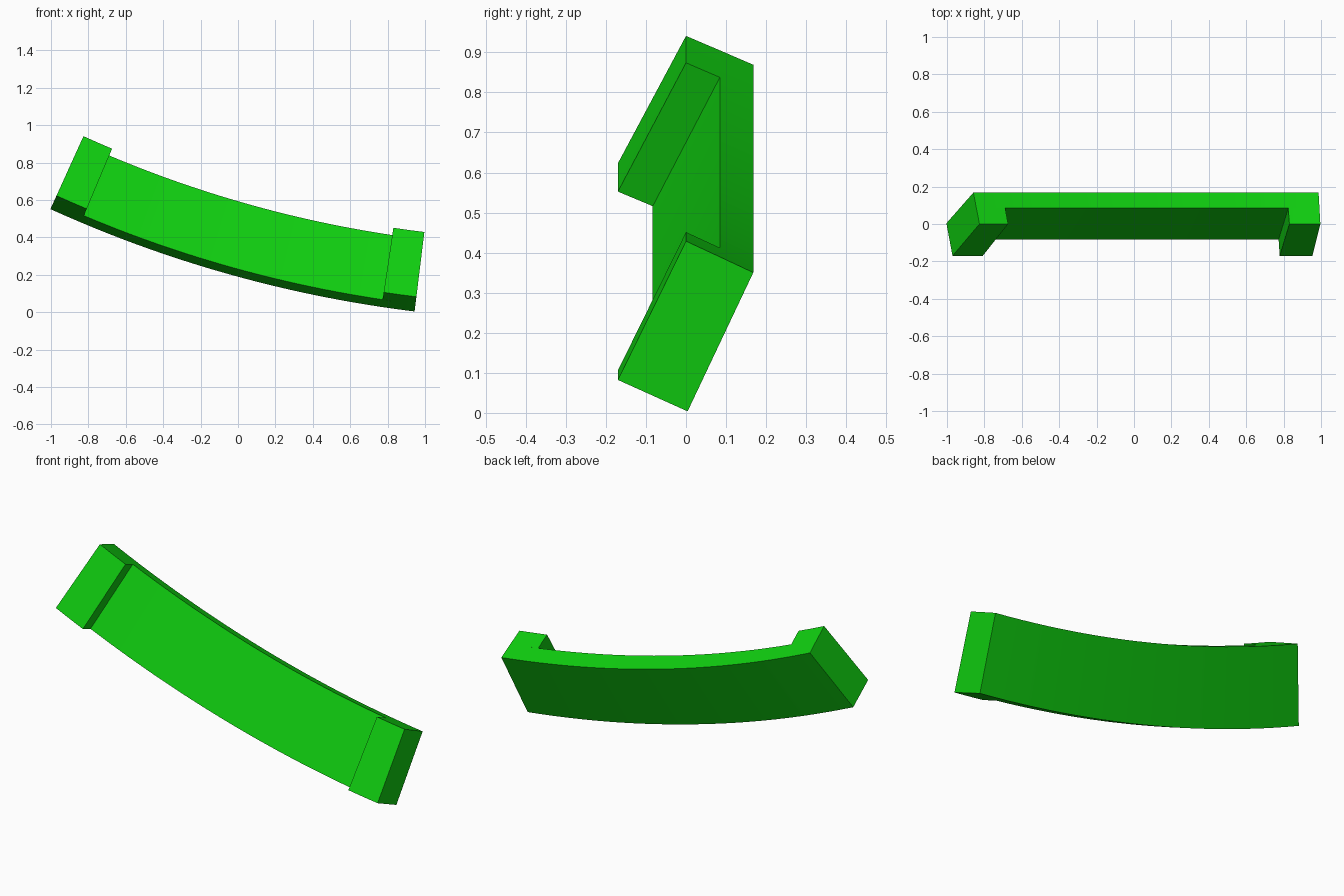
import bpy, bmesh, math

cube = bpy.data.objects.get("Cube")
if cube:
    bpy.data.objects.remove(cube, do_unlink=True)

green = bpy.data.materials.new("bright green")
green.use_nodes = True
GREEN = (0.005, 0.62, 0.005, 1)
green.diffuse_color = GREEN
green.node_tree.nodes["Principled BSDF"].inputs["Base Color"].default_value = GREEN

# Arc centre in x-z, inner radius, and start / end angles from straight down
CX, CZ, R = 1.759, 6.640, 6.258
START, END, LUG = -24.4, -7.0, 1.53

# Slanted cross-section layers as (y, radius offset): inner edge, outer edge
FRONT = [(0.0, 0.0), (-0.17, 0.349)]
MIDDLE = [(0.0845, 0.0395), (-0.083, 0.3885)]
BACK = [(0.168, 0.079), (0.004, 0.428)]


def sweep(name, front, back, a0, a1, steps):
    """Sweep a four-sided cross-section along the arc and cap both ends."""
    profile = [front[0], back[0], back[1], front[1]]
    bm = bmesh.new()
    rings = []
    for i in range(steps + 1):
        t = math.radians(a0 + (a1 - a0) * i / steps)
        rings.append([bm.verts.new((CX + (R + r) * math.sin(t), y,
                                    CZ - (R + r) * math.cos(t)))
                      for y, r in profile])
    for a, b in zip(rings, rings[1:]):
        for k in range(4):
            n = (k + 1) % 4
            bm.faces.new((a[k], a[n], b[n], b[k]))
    bm.faces.new(rings[0])
    bm.faces.new(rings[-1][::-1])
    bmesh.ops.recalc_face_normals(bm, faces=bm.faces)
    mesh = bpy.data.meshes.new(name)
    bm.to_mesh(mesh)
    bm.free()
    mesh.materials.append(green)
    obj = bpy.data.objects.new(name, mesh)
    bpy.context.collection.objects.link(obj)
    bpy.ops.object.select_all(action='DESELECT')
    obj.select_set(True)
    bpy.context.view_layer.objects.active = obj
    bpy.ops.object.shade_smooth_by_angle(angle=math.radians(30))


# Long curved band, with a raised lug on the front at each end
sweep("curved_band", MIDDLE, BACK, START, END, 24)
sweep("right_end_lug", FRONT, MIDDLE, START, START + LUG, 2)
sweep("left_end_lug", FRONT, MIDDLE, END - LUG, END, 2)
